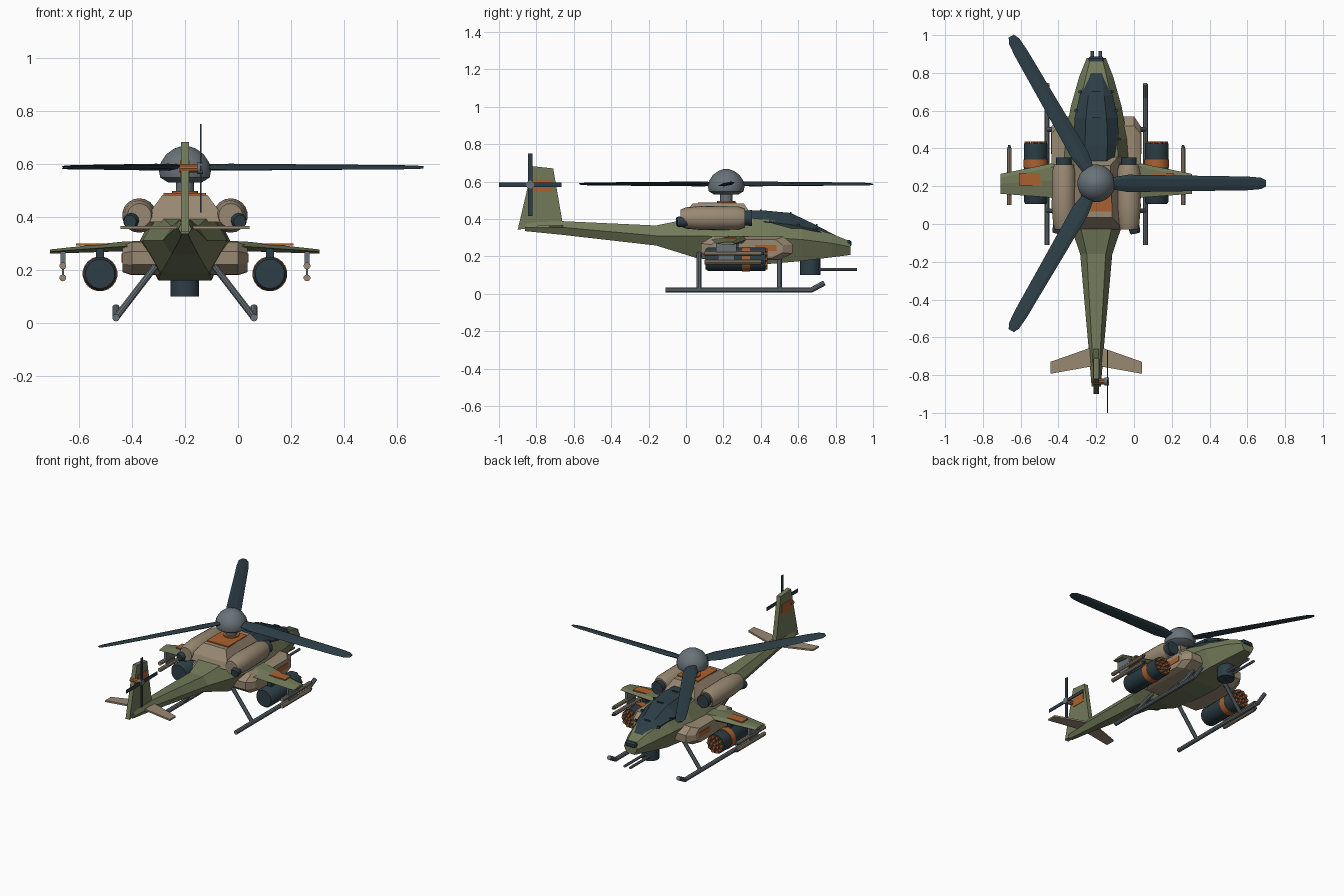
import bpy, bmesh, math
from mathutils import Vector, Matrix

old = bpy.data.objects.get("Cube")
if old:
    bpy.data.objects.remove(old)

CX = -0.2  # fuselage centre line; part x values are measured from it


def material(name, rgb):
    m = bpy.data.materials.new(name)
    m.use_nodes = True
    m.diffuse_color = (*rgb, 1)
    m.node_tree.nodes["Principled BSDF"].inputs["Base Color"].default_value = (*rgb, 1)
    return m


GREEN = material("olive green", (0.17, 0.195, 0.1))
TAN = material("tan", (0.32, 0.25, 0.17))
NAVY = material("dark slate", (0.026, 0.048, 0.062))
STEEL = material("steel grey", (0.14, 0.17, 0.19))
ORANGE = material("rust orange", (0.41, 0.12, 0.03))


def loft(name, rings, mat, smooth=False, bevel=0):
    """Skin equal-sized rings of points and cap both ends."""
    bm = bmesh.new()
    loops = [[bm.verts.new((x + CX, y, z)) for x, y, z in ring] for ring in rings]
    n = len(loops[0])
    for a, b in zip(loops, loops[1:]):
        for i in range(n):
            j = (i + 1) % n
            bm.faces.new((a[i], a[j], b[j], b[i]))
    bm.faces.new(loops[0])
    bm.faces.new(loops[-1])
    bmesh.ops.recalc_face_normals(bm, faces=bm.faces)
    me = bpy.data.meshes.new(name)
    bm.to_mesh(me)
    bm.free()
    me.materials.append(mat)
    ob = bpy.data.objects.new(name, me)
    bpy.context.collection.objects.link(ob)
    if bevel:
        mod = ob.modifiers.new("bevel", "BEVEL")
        mod.width, mod.segments = bevel, 1
    if smooth:
        bpy.ops.object.select_all(action="DESELECT")
        ob.select_set(True)
        bpy.context.view_layer.objects.active = ob
        bpy.ops.object.shade_smooth_by_angle(angle=math.radians(35))
    return ob


def turned(name, start, axis, profile, mat, n=16):
    """Round part: profile is (distance along axis, radius)."""
    axis = Vector(axis).normalized()
    rot = Vector((0, 0, 1)).rotation_difference(axis).to_matrix()
    rings = []
    for d, r in profile:
        rings.append([Vector(start) + rot @ Vector((r * math.cos(t), r * math.sin(t), d))
                      for t in (math.tau * (i + 0.5) / n for i in range(n))])
    return loft(name, rings, mat, True)


def tube(name, p, q, r, mat, n=10):
    d = Vector(q) - Vector(p)
    return turned(name, p, d, [(0, r), (d.length, r)], mat, n)


def box(name, x, y, z, mat, bevel=0):
    ring = lambda h: [(x[0], y[0], h), (x[1], y[0], h), (x[1], y[1], h), (x[0], y[1], h)]
    return loft(name, [ring(z[0]), ring(z[1])], mat, bevel=bevel)


def hexa(y, b, m, t, zb, zm, zt):
    return [(-b, y, zb), (b, y, zb), (m, y, zm), (t, y, zt), (-t, y, zt), (-m, y, zm)]


# Fuselage and tail boom
loft("fuselage", [hexa(*s) for s in (
    (-.86, .012, .025, .012, .335, .355, .38), (-.66, .02, .04, .022, .315, .355, .388),
    (-.16, .05, .085, .05, .258, .31, .365), (.06, .09, .16, .1, .19, .31, .41),
    (.3, .1, .175, .12, .165, .3, .41), (.45, .1, .165, .11, .16, .3, .395),
    (.62, .09, .135, .09, .175, .29, .365), (.78, .055, .09, .055, .195, .27, .32),
    (.88, .03, .05, .03, .208, .25, .28))], GREEN)

# Canopy, handles and nose sensor
loft("canopy", [hexa(*s) for s in (
    (.33, .1, .1, .055, .38, .4, .445), (.42, .115, .12, .06, .36, .385, .445),
    (.56, .11, .115, .055, .34, .37, .432), (.68, .08, .088, .042, .32, .345, .375),
    (.8, .04, .045, .03, .29, .3, .312))], NAVY)
for y, z in ((.4, .445), (.56, .432), (.7, .366)):
    box("canopy_handle", (-.022, .022), (y - .004, y + .004), (z - .004, z + .006), NAVY)
for s in (-1, 1):
    for y, x, z in ((.45, .122, .385), (.6, .108, .365), (.7, .086, .342)):
        box("canopy_latch", (s * x - .008, s * x + .008), (y - .006, y + .006),
            (z - .006, z + .008), NAVY)
box("nose_sensor", (-.042, .042), (.82, .886), (.25, .288), NAVY, .01)

# Engine cowling between the nacelles
loft("engine_cowling", [
    [(-.15, -.03, .38), (.15, -.03, .38), (.13, .36, .38), (-.13, .36, .38)],
    [(-.13, -.015, .42), (.13, -.015, .42), (.11, .35, .42), (-.11, .35, .42)],
    [(-.085, .035, .482), (.085, .035, .482), (.075, .31, .482), (-.075, .31, .482)]], TAN)
box("cowling_panel", (-.08, .08), (.065, .27), (.48, .489), ORANGE)

# Rotor mast, hub and three pitched blades
HUB = Vector((0, .215, 0))
turned("rotor_mast", HUB, (0, 0, 1), [(.47, .034), (.55, .034)], STEEL)
turned("mast_collar", HUB, (0, 0, 1), [(.487, .05), (.497, .05)], ORANGE)
turned("rotor_hub", HUB, (0, 0, 1), [(.53, .065), (.548, .094), (.575, .1), (.605, .092),
                                    (.635, .072), (.657, .042), (.668, .01)], STEEL, 20)
for k in range(3):
    turn = Matrix.Rotation(math.tau * k / 3, 3, "Z")
    pitch = Matrix.Rotation(math.radians(11), 3, "X")
    rings = []
    for d, w, h in ((.05, .03, .008), (.1, .035, .009), (.17, .047, .009),
                    (.8, .037, .005), (.87, .031, .004), (.9, .016, .003)):
        ring = [(d, -w, 0), (d, -w * .3, -h), (d, w * .6, -h), (d, w, 0),
                (d, w * .6, h), (d, -w * .3, h)]
        rings.append([turn @ (pitch @ Vector(p)) + HUB + Vector((0, 0, .586)) for p in ring])
    loft("rotor_blade", rings, NAVY)

# Tail fin with a painted patch on both sides
fin = [(-.9, .342), (-.82, .682), (-.71, .67), (-.66, .38)]
loft("tail_fin", [[(x, y, z) for y, z in fin] for x in (-.015, .015)], GREEN)
loft("fin_patch", [[(x, y, z) for y, z in ((-.815, .545), (-.815, .612), (-.72, .612),
                                          (-.715, .545))] for x in (-.018, .018)], ORANGE)

# Tail rotor
TY, TZ = -.833, .583
tube("tail_rotor_axle", (-.02, TY, TZ), (.055, TY, TZ), .016, ORANGE)
tube("tail_rotor_hub", (.045, TY, TZ), (.068, TY, TZ), .022, STEEL, 12)
box("tail_rotor_blade_vertical", (.057, .063), (TY - .011, TY + .011), (TZ - .167, TZ + .167), NAVY)
box("tail_rotor_blade_horizontal", (.057, .063), (TY - .167, TY + .167), (TZ - .011, TZ + .011), NAVY)

# Chin gun
turned("gun_turret", (0, .665, 0), (0, 0, 1), [(.1, .055), (.19, .055)], NAVY, 14)
for s in (-1, 1):
    tube("gun_barrel", (s * .021, .68, .13), (s * .021, .915, .13), .009, STEEL, 8)

# Everything mirrored about the centre line
for s, side in ((1, "left_"), (-1, "right_")):
    # Engine nacelle, intake and splayed exhaust
    turned(side + "nacelle", (s * .172, -.03, .405), (0, 1, 0),
           [(0, .045), (.03, .057), (.12, .065), (.31, .062), (.345, .05)], TAN, 18)
    turned(side + "intake", (s * .172, .3, .405), (0, 1, 0), [(0, .04), (.052, .043)], NAVY)
    turned(side + "exhaust", (s * .185, .06, .394), (s * .2, -1, -.1),
           [(0, .03), (.1, .029), (.112, .024)], NAVY, 12)
    # Side sponson and its panel
    outline = [(.08, .22), (.13, .182), (.5, .18), (.57, .215), (.57, .265), (.52, .305), (.14, .305), (.08, .27)]
    rings = []
    for x, k in ((.09, 1), (.2, 1), (.236, .78)):
        rings.append([(s * x, .33 + (y - .33) * k, .235 + (z - .235) * k) for y, z in outline])
    loft(side + "sponson", rings, TAN)
    box(side + "sponson_panel", sorted((s * .21, s * .239)), (.37, .485), (.228, .262), ORANGE)

    # Stub wing with a top panel
    rings = []
    for x, y0, y1, z, h in ((.12, .13, .34, .292, .02), (.24, .14, .32, .288, .018),
                            (.508, .16, .265, .269, .008)):
        rings.append([(s * x, y0, z), (s * x, y0 * .5 + y1 * .5, z - h), (s * x, y1 - .02, z - h),
                      (s * x, y1, z), (s * x, y1 - .02, z + h), (s * x, y0 * .5 + y1 * .5, z + h)])
    loft(side + "stub_wing", rings, GREEN)
    box(side + "wing_panel", sorted((s * .29, s * .41)), (.205, .27), (.292, .3), ORANGE)

    # Rocket pod with band and tube ends
    px, pz = s * .32, .185
    box(side + "pod_pylon", (px - .015, px + .015), (.16, .28), (.23, .28), NAVY)
    turned(side + "rocket_pod", (px, .105, pz), (0, 1, 0),
           [(0, .055), (.012, .063), (.32, .063)], NAVY, 20)
    turned(side + "pod_band", (px, .3, pz), (0, 1, 0), [(0, .066), (.042, .066)], ORANGE, 20)
    spots = [(0, 0)] + [(r, math.tau * i / n) for r, n in ((.024, 5), (.049, 10)) for i in range(n)]
    for r, a in spots:
        x, z = px + r * math.cos(a), pz + r * math.sin(a)
        tube(side + "rocket_tube", (x, .41, z), (x, .437, z), .0105, ORANGE, 8)

    # Outer missile pair on a rail
    mx = s * .46
    box(side + "missile_pylon", (mx - .009, mx + .009), (.16, .27), (.21, .27), STEEL)
    for z in (.215, .17):
        turned(side + "missile", (mx, .1, z), (0, 1, 0), [(0, .013), (.3, .013)], TAN, 10)
        turned(side + "missile_tip", (mx, .4, z), (0, 1, 0), [(0, .011), (.018, .006)], NAVY, 10)
    box(side + "missile_rail", (mx - .004, mx + .004), (.17, .26), (.175, .215), STEEL)

    # Landing skid and struts
    tube(side + "skid", (s * .26, -.11, .02), (s * .26, .675, .02), .014, STEEL)
    tube(side + "skid_toe", (s * .26, .67, .02), (s * .26, .74, .058), .014, STEEL)
    for y in (.07, .5):
        tube(side + "skid_strut", (s * .11, y, .215), (s * .26, y, .02), .013, STEEL)

    # Tailplane
    plan = [(0, -.66), (.03, -.655), (.243, -.73), (.243, -.793), (.03, -.755), (0, -.755)]
    loft(side + "tailplane", [[(s * x, y, z) for x, y in plan] for z in (.354, .365)], TAN)
